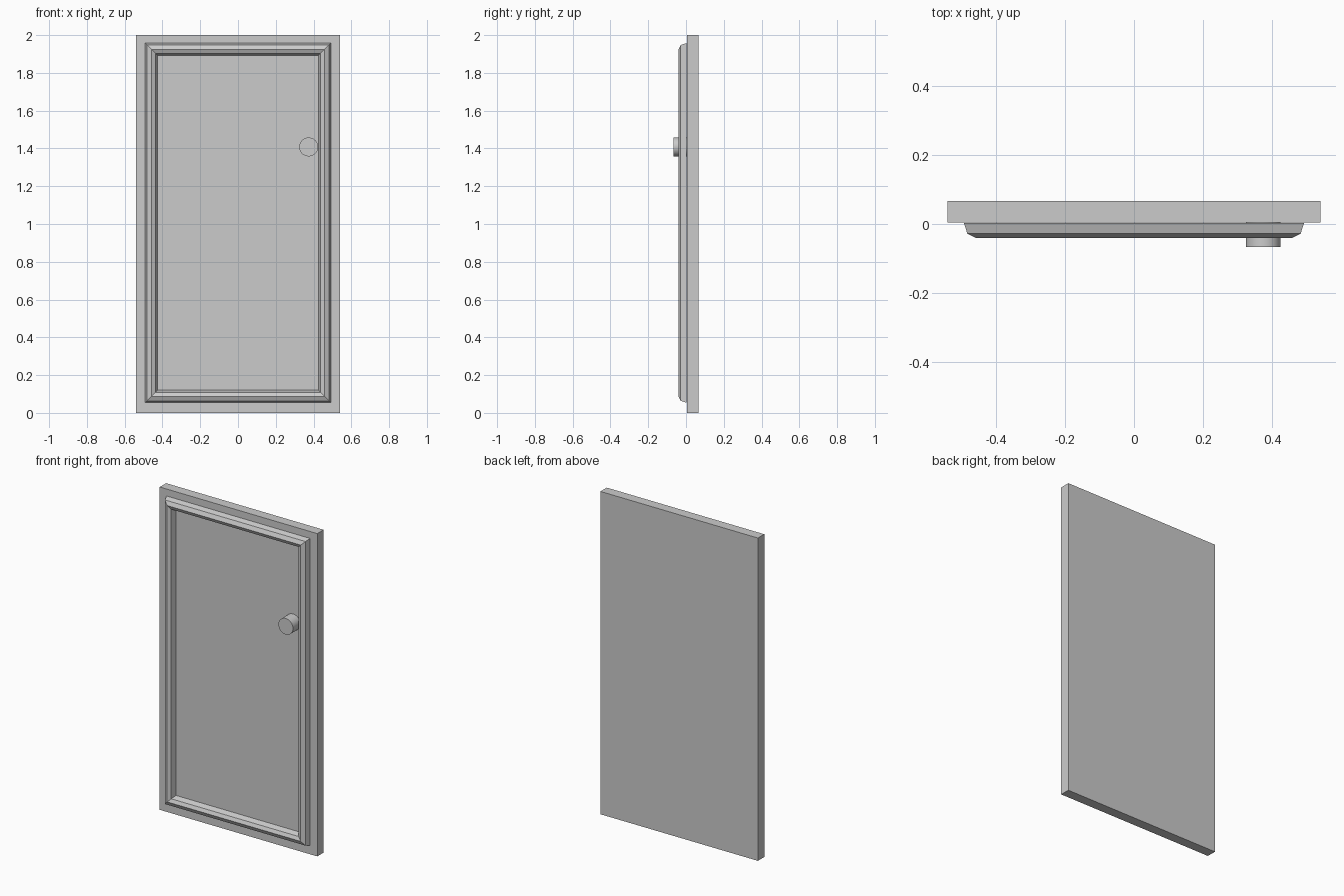
import bpy, bmesh, math

if "Cube" in bpy.data.objects:
    bpy.data.objects.remove(bpy.data.objects["Cube"], do_unlink=True)

grey = bpy.data.materials.new("plain grey")
grey.use_nodes = True
colour = (0.6, 0.6, 0.6, 1)
grey.diffuse_color = colour
grey.node_tree.nodes["Principled BSDF"].inputs["Base Color"].default_value = colour


def finish(name, bm):
    bmesh.ops.recalc_face_normals(bm, faces=bm.faces)
    mesh = bpy.data.meshes.new(name)
    bm.to_mesh(mesh)
    bm.free()
    mesh.materials.append(grey)
    obj = bpy.data.objects.new(name, mesh)
    bpy.context.collection.objects.link(obj)
    return obj


# Door slab
bm = bmesh.new()
bmesh.ops.create_cube(bm, size=1)
bmesh.ops.scale(bm, vec=(1.08, 0.062, 2), verts=bm.verts)
bmesh.ops.translate(bm, vec=(0, 0.036, 1), verts=bm.verts)
finish("door_slab", bm)

# Mitred moulding: a (inset, y) profile carried round a rectangle
profile = [(0, 0.003), (0.01, -0.028), (0.034, -0.04),
           (0.055, -0.03), (0.066, 0.003)]
half_width, half_height, centre_z = 0.492, 0.952, 1.006
corners = [(-1, -1), (1, -1), (1, 1), (-1, 1)]
bm = bmesh.new()
rings = [[bm.verts.new((sx * (half_width - inset), y,
                        centre_z + sz * (half_height - inset)))
          for sx, sz in corners] for inset, y in profile]
for i, ring in enumerate(rings):
    following = rings[(i + 1) % len(rings)]
    for k in range(4):
        n = (k + 1) % 4
        bm.faces.new((ring[k], ring[n], following[n], following[k]))
finish("panel_moulding", bm)

# Round knob
bpy.ops.mesh.primitive_cylinder_add(vertices=32, radius=0.05, depth=0.072,
                                    location=(0.374, -0.031, 1.408),
                                    rotation=(math.pi / 2, 0, 0))
knob = bpy.context.object
knob.name = "door_knob"
knob.data.materials.append(grey)
bpy.ops.object.shade_smooth_by_angle(angle=math.radians(30))
